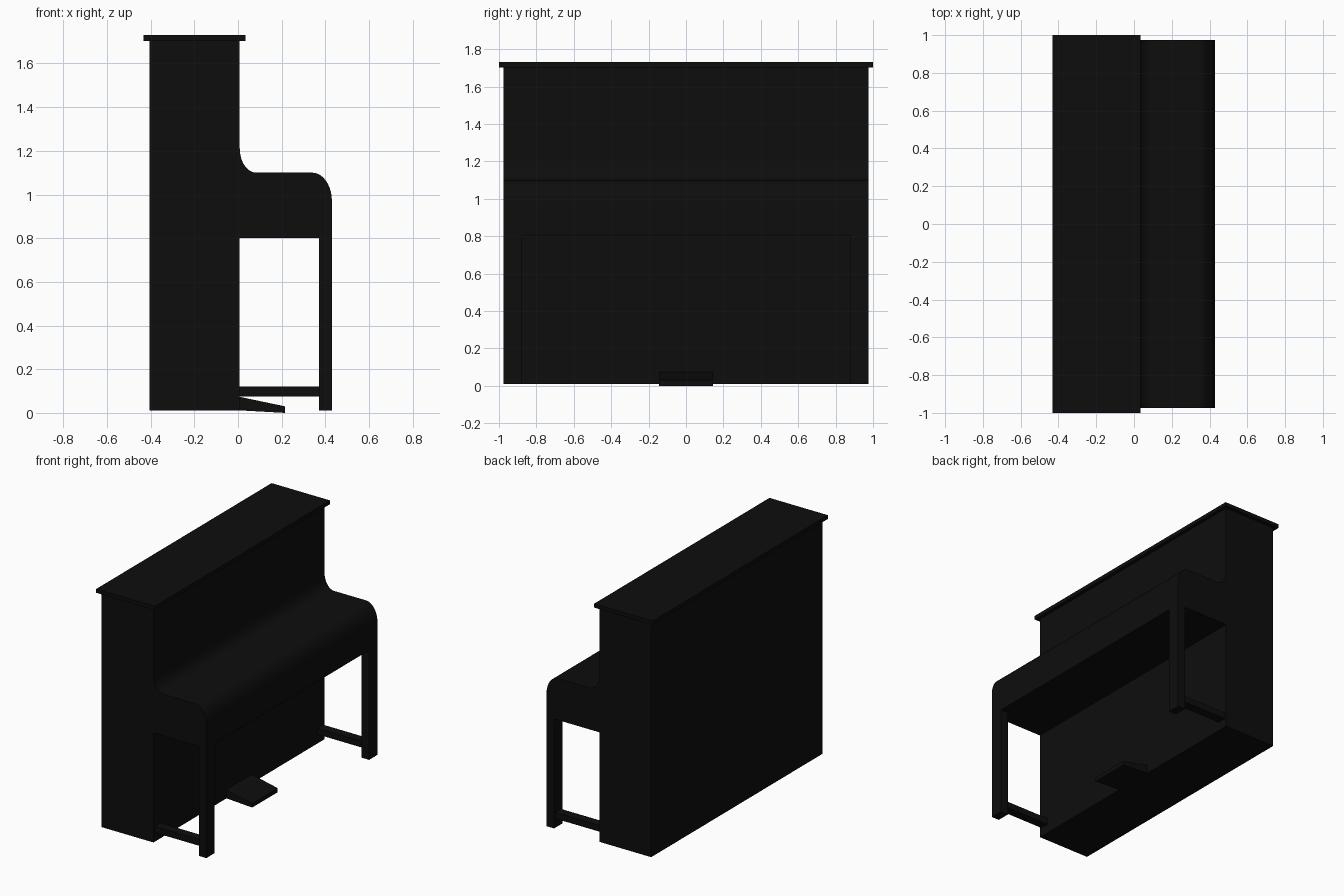
import bpy, bmesh, math

if "Cube" in bpy.data.objects:
    bpy.data.objects.remove(bpy.data.objects["Cube"])

black = bpy.data.materials.new("black_lacquer")
black.diffuse_color = (0.004, 0.004, 0.004, 1)
black.use_nodes = True
black.node_tree.nodes["Principled BSDF"].inputs["Base Color"].default_value = black.diffuse_color


def extrude_profile(name, points, y0, y1, smooth=False):
    """Extrude an x-z outline from y0 to y1."""
    bm = bmesh.new()
    face = bm.faces.new([bm.verts.new((x, y0, z)) for x, z in points])
    new = bmesh.ops.extrude_face_region(bm, geom=[face])["geom"]
    verts = [v for v in new if isinstance(v, bmesh.types.BMVert)]
    bmesh.ops.translate(bm, verts=verts, vec=(0, y1 - y0, 0))
    bmesh.ops.recalc_face_normals(bm, faces=bm.faces)
    mesh = bpy.data.meshes.new(name)
    bm.to_mesh(mesh)
    bm.free()
    mesh.materials.append(black)
    obj = bpy.data.objects.new(name, mesh)
    bpy.context.collection.objects.link(obj)
    if smooth:
        bpy.ops.object.select_all(action='DESELECT')
        bpy.context.view_layer.objects.active = obj
        obj.select_set(True)
        bpy.ops.object.shade_smooth_by_angle(angle=math.radians(35))
    return obj


def box(name, x0, x1, y0, y1, z0, z1):
    return extrude_profile(name, [(x0, z0), (x1, z0), (x1, z1), (x0, z1)], y0, y1)


def arc(cx, cz, rx, rz, start, end, n=10):
    return [(cx + rx * math.cos(math.radians(start + (end - start) * i / n)),
             cz + rz * math.sin(math.radians(start + (end - start) * i / n)))
            for i in range(n + 1)]


# Tall cabinet and overhanging lid
box("cabinet", -0.405, 0.008, -0.975, 0.975, 0.01, 1.705)
box("top_lid", -0.432, 0.034, -1.0, 1.0, 1.703, 1.73)

# Keyboard case: concave sweep off the cabinet, then a rounded front edge
outline = [(0.0, 0.80), (0.0, 1.21)]
outline += arc(0.085, 1.21, 0.077, 0.11, 180, 270)
outline += arc(0.34, 0.97, 0.09, 0.13, 90, 0)
outline += [(0.43, 0.80)]
extrude_profile("keyboard_case", outline, -0.975, 0.975, smooth=True)

# Front legs and the low stretchers joining them to the cabinet
for side, s in (("left", -1), ("right", 1)):
    y0, y1 = sorted((s * 0.88, s * 0.975))
    box(side + "_leg", 0.37, 0.43, y0, y1, 0.01, 0.80)
    y0, y1 = sorted((s * 0.895, s * 0.96))
    box(side + "_stretcher", 0.0, 0.375, y0, y1, 0.075, 0.12)

# Sloping pedal block
extrude_profile("pedal_block", [(0.0, 0.012), (0.215, 0.0), (0.215, 0.03), (0.0, 0.075)],
                -0.145, 0.145)
